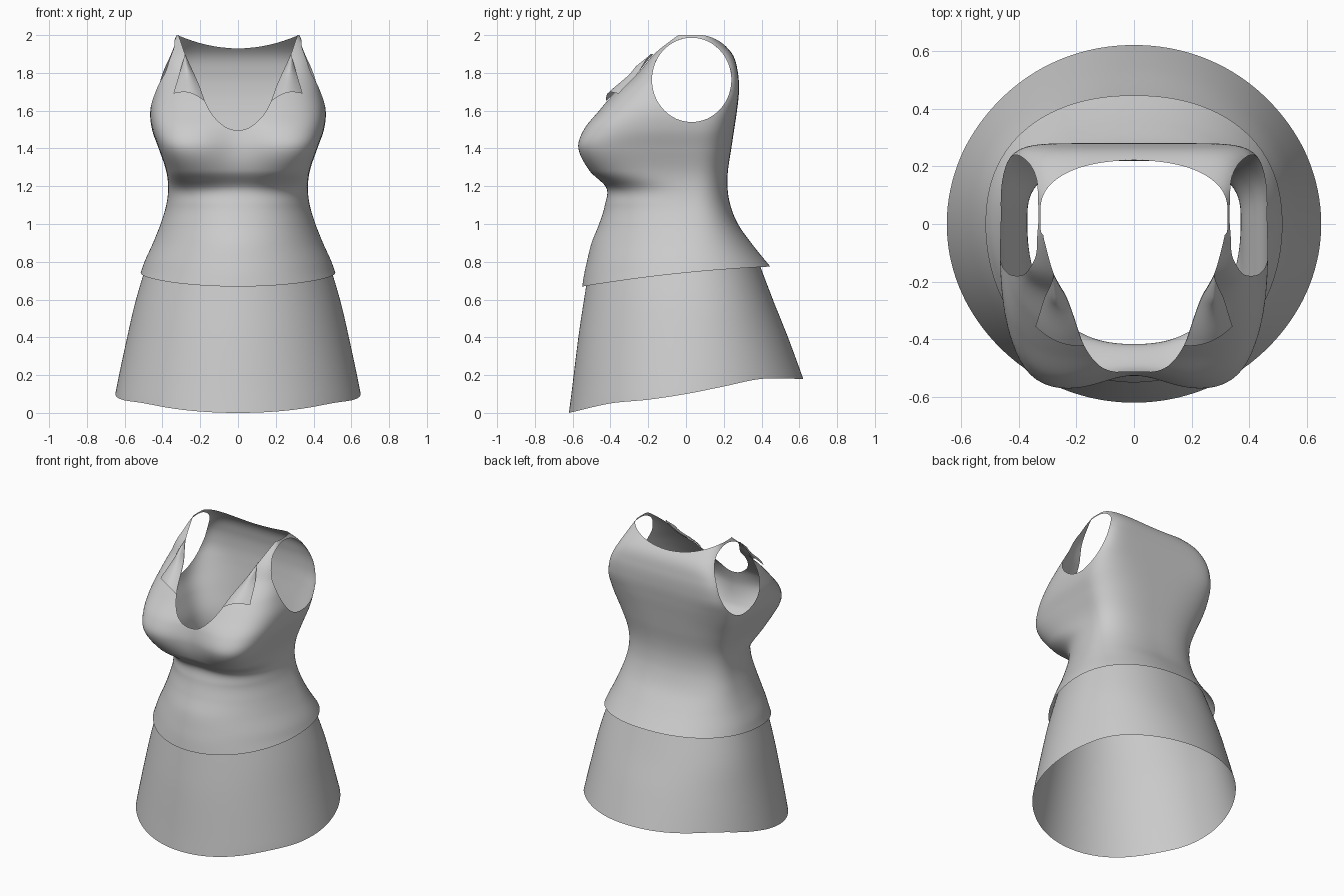
import bpy, bmesh, math

cube = bpy.data.objects.get("Cube")
if cube:
    bpy.data.objects.remove(cube)

fabric = bpy.data.materials.new("light_grey_fabric")
fabric.use_nodes = True
GREY = (0.6, 0.6, 0.6, 1)
fabric.diffuse_color = GREY
fabric.node_tree.nodes["Principled BSDF"].inputs["Base Color"].default_value = GREY

CENTRE = 0.02  # depth at which each section is widest


def curve(table, t, col=1):
    """Smooth interpolation down one column of a table, linear past the ends."""
    def slope(a, b):
        return (table[b][col] - table[a][col]) / (table[b][0] - table[a][0])
    last = len(table) - 1
    if t <= table[0][0]:
        return table[0][col] + slope(0, 1) * (t - table[0][0])
    if t >= table[last][0]:
        return table[last][col] + slope(last - 1, last) * (t - table[last][0])
    i = max(k for k in range(last) if table[k][0] <= t)
    h = table[i + 1][0] - table[i][0]
    u = (t - table[i][0]) / h
    m0 = slope(max(i - 1, 0), i + 1) * h
    m1 = slope(i, min(i + 2, last)) * h
    p0, p1 = table[i][col], table[i + 1][col]
    return (p0 + u * m0 + u * u * (3 * (p1 - p0) - 2 * m0 - m1)
            + u ** 3 * (2 * (p0 - p1) + m0 + m1))


# Sections: height, half width, front y, back y, front squareness, back squareness
BODICE = [
    (0.60, 0.575, -0.56, 0.60, 2, 2.2),
    (0.73, 0.52, -0.54, 0.485, 2, 2.2),
    (0.80, 0.495, -0.525, 0.425, 2, 2.2),
    (0.90, 0.45, -0.50, 0.345, 2, 2.3),
    (1.00, 0.41, -0.46, 0.275, 2.1, 2.5),
    (1.10, 0.38, -0.43, 0.235, 2.2, 2.6),
    (1.19, 0.37, -0.425, 0.22, 2.5, 2.7),
    (1.28, 0.38, -0.52, 0.222, 4, 2.8),
    (1.40, 0.42, -0.58, 0.24, 5.2, 3),
    (1.50, 0.455, -0.55, 0.255, 4.5, 3.4),
    (1.60, 0.465, -0.465, 0.27, 4, 4.5),
    (1.70, 0.445, -0.375, 0.28, 3.7, 7),
    (1.80, 0.415, -0.26, 0.275, 4, 8),
    (1.90, 0.37, -0.175, 0.245, 6, 6),
    (2.00, 0.325, -0.06, 0.15, 6, 4),
]
SKIRT = [
    (0.0, 0.665, -0.62, 0.685, 2, 2),
    (0.1, 0.65, -0.607, 0.65, 2, 2),
    (0.4, 0.587, -0.57, 0.54, 2, 2.1),
    (0.6, 0.54, -0.54, 0.46, 2, 2.2),
    (0.85, 0.465, -0.5, 0.365, 2, 2.2),
]
# Neckline height across x, and skirt hem height along y
NECK = [(0, 1.495), (0.05, 1.505), (0.1, 1.54), (0.14, 1.585), (0.175, 1.65),
        (0.2, 1.72), (0.23, 1.79), (0.28, 1.9), (0.315, 2)]
SKIRT_HEM = [(-0.62, 0), (-0.4, 0.05), (-0.2, 0.07), (0, 0.1),
             (0.2, 0.14), (0.4, 0.18), (0.62, 0.18)]


def cleavage(x, z):
    return 0.055 * math.exp(-(x / 0.15) ** 2 - ((z - 1.42) / 0.14) ** 2)


def front_y(x, z):
    """Depth of the bodice front at a given place."""
    w, yf, n = (curve(BODICE, z, c) for c in (1, 2, 4))
    inside = max(0, 1 - abs(x / w) ** n)
    return CENTRE - (CENTRE - yf) * inside ** (1 / n) + cleavage(x, z)


def finish(bm, name):
    mesh = bpy.data.meshes.new(name)
    bm.to_mesh(mesh)
    bm.free()
    mesh.materials.append(fabric)
    mesh.polygons.foreach_set("use_smooth", [True] * len(mesh.polygons))
    obj = bpy.data.objects.new(name, mesh)
    bpy.context.collection.objects.link(obj)


def loft(table, levels, sides=144):
    """Tube of rounded-rectangle sections."""
    bm = bmesh.new()
    rings = []
    low, high = table[0][0], table[-1][0]
    for j in range(levels + 1):
        z = low + (high - low) * j / levels
        w, yf, yb, nf, nb = (curve(table, z, c) for c in range(1, 6))
        ring = []
        for i in range(sides):
            a = math.tau * (i + 0.5) / sides
            c, s = math.cos(a), math.sin(a)
            depth, n = (yb - CENTRE, nb) if s > 0 else (CENTRE - yf, nf)
            r = (abs(c / w) ** n + abs(s / depth) ** n) ** (-1 / n)
            dent = cleavage(r * c, z) if s < 0 else 0
            ring.append(bm.verts.new((r * c, CENTRE + r * s + dent, z)))
        rings.append(ring)
    for a, b in zip(rings, rings[1:]):
        for i in range(sides):
            k = (i + 1) % sides
            bm.faces.new((a[i], a[k], b[k], b[i]))
    return bm


def trim(bm, rule):
    """Cut the cloth cleanly along rule = 0 and drop the positive side."""
    value = {v: rule(*v.co) for v in bm.verts}
    seam = []
    for e in list(bm.edges):
        a, b = e.verts
        if value[a] * value[b] < 0:
            lo, hi = 0.0, 1.0
            for _ in range(14):
                mid = (lo + hi) / 2
                if rule(*a.co.lerp(b.co, mid)) * value[a] > 0:
                    lo = mid
                else:
                    hi = mid
            seam.append(bmesh.utils.edge_split(e, a, lo)[1])
    bmesh.ops.connect_verts(bm, verts=seam)
    gone = [f for f in bm.faces if rule(*f.calc_center_median()) > 0]
    bmesh.ops.delete(bm, geom=gone, context='FACES')
    bmesh.ops.remove_doubles(bm, verts=bm.verts, dist=0.0015)


def bodice_hem(x, y, z):
    return 0.742 + 0.1 * y - 0.06 * y * y - z


def armhole(x, y, z):
    oval = 1 - ((y - 0.03) / 0.21) ** 2 - ((z - 1.763) / 0.223) ** 2
    return min(oval, abs(x) - 0.2)


def front_neck(x, y, z):
    return min(z - curve(NECK, abs(x)), CENTRE - y)


def back_neck(x, y, z):
    return min(z - 1.93 - 0.07 * (x / 0.32) ** 2, y - CENTRE)


# Bodice with hem, armholes and neckline
bm = loft(BODICE, 120)
for rule in (bodice_hem, armhole, front_neck, back_neck):
    trim(bm, rule)
finish(bm, "bodice")

# Skirt with a hem that rises to the back
bm = loft(SKIRT, 40)
trim(bm, lambda x, y, z: curve(SKIRT_HEM, y) - z)
finish(bm, "skirt")

# Collar flaps folded over the neckline
STEPS = 14
for side, name in ((1, "left_collar_flap"), (-1, "right_collar_flap")):
    bm = bmesh.new()
    rows = []
    for i in range(STEPS + 1):
        s = i / STEPS
        fold_x = 0.28 - 0.105 * s
        fold_z = curve(NECK, fold_x)
        tip_x, tip_z = 0.28 + 0.062 * s, 1.9 - 0.21 * s
        row = []
        for j in range(STEPS + 1):
            t = j / STEPS
            x = fold_x + (tip_x - fold_x) * t
            z = fold_z + (tip_z - fold_z) * t
            z += 0.025 * s * math.sin(math.pi * t)
            lift = 0.004 + 0.014 * t + 0.035 * math.sin(math.pi * t) * min(1, 3 * s)
            row.append(bm.verts.new((side * x, front_y(x, z) - lift, z)))
        rows.append(row)
    for a, b in zip(rows, rows[1:]):
        for j in range(STEPS):
            quad = (a[j], b[j], b[j + 1], a[j + 1])
            bm.faces.new(quad[::side])
    bmesh.ops.remove_doubles(bm, verts=bm.verts, dist=0.0005)
    finish(bm, name)
